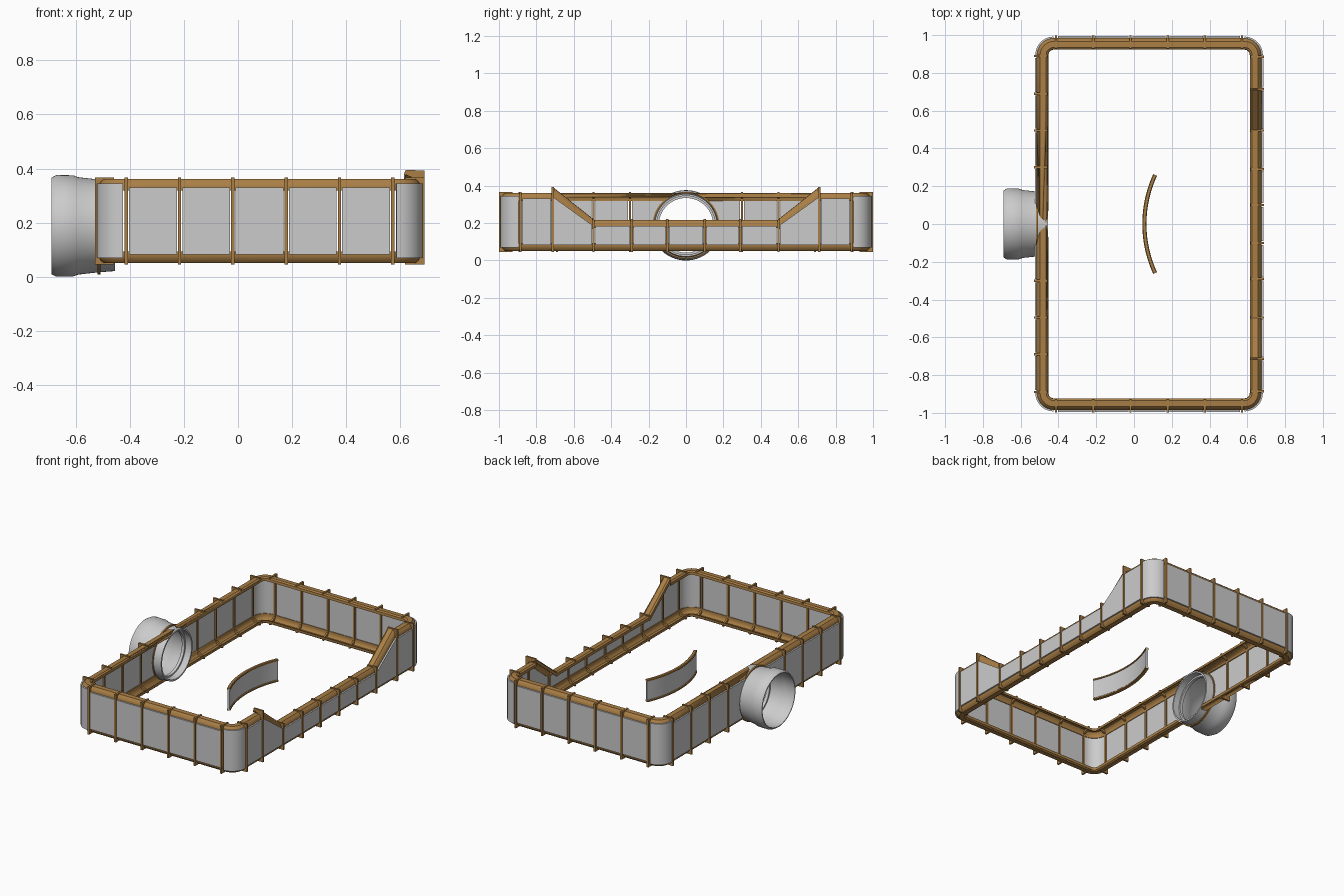
import bpy, bmesh, math
from mathutils import Vector

if "Cube" in bpy.data.objects:
    bpy.data.objects.remove(bpy.data.objects["Cube"])

XL, XR, Y, R = -0.515, 0.675, 0.985, 0.09   # outer wall lines and corner radius
PZ = 0.188                                   # pipe axis height

brown = bpy.data.materials.new("brown")
brown.diffuse_color = (0.40, 0.21, 0.06, 1)
brown.use_nodes = True
brown.node_tree.nodes["Principled BSDF"].inputs["Base Color"].default_value = brown.diffuse_color


def make(name, verts, faces, mat=None, smooth=True):
    bm = bmesh.new()
    vs = [bm.verts.new(v) for v in verts]
    for f in faces:
        bm.faces.new([vs[i] for i in f])
    bmesh.ops.recalc_face_normals(bm, faces=bm.faces)
    me = bpy.data.meshes.new(name)
    bm.to_mesh(me)
    bm.free()
    ob = bpy.data.objects.new(name, me)
    bpy.context.collection.objects.link(ob)
    if mat:
        me.materials.append(mat)
    bpy.ops.object.select_all(action='DESELECT')
    ob.select_set(True)
    bpy.context.view_layer.objects.active = ob
    if smooth:
        bpy.ops.object.shade_smooth_by_angle(angle=math.radians(35))
    return ob


def grid_faces(n, m, closed):
    faces = [(i * m + j, i * m + (j + 1) % m, (i + 1) % n * m + (j + 1) % m, (i + 1) % n * m + j)
             for i in range(n if closed else n - 1) for j in range(m)]
    if not closed:
        faces += [tuple(range(m)), tuple((n - 1) * m + j for j in range(m))]
    return faces


def sweep(name, path, profile, closed=False, mat=None, dz=None):
    """Sweep an (outward, z) profile along a counter-clockwise plan path."""
    n, verts = len(path), []
    P = [Vector(p) for p in path]
    for i in range(n):
        a = P[i] - P[i - 1] if closed or i > 0 else P[1] - P[0]
        b = P[(i + 1) % n] - P[i] if closed or i < n - 1 else a
        a, b = a.normalized(), b.normalized()
        t = (a + b).normalized()
        k = 1 / max(t.dot(a), 0.3)
        for u, z in profile:
            verts.append((P[i].x + t.y * u * k, P[i].y - t.x * u * k, z + (dz[i] if dz else 0)))
    return make(name, verts, grid_faces(n, len(profile), closed), mat)


def lathe(name, profile, mat=None, n=64):
    """Revolve a closed (x, radius) profile about the pipe axis."""
    verts = [(x, r * math.cos(2 * math.pi * i / n), PZ + r * math.sin(2 * math.pi * i / n))
             for i in range(n) for x, r in profile]
    return make(name, verts, grid_faces(n, len(profile), True), mat)


def arc(cx, cy, r, a0, a1, n=10):
    return [(cx + r * math.cos(math.radians(a0 + (a1 - a0) * i / n)),
             cy + r * math.sin(math.radians(a0 + (a1 - a0) * i / n))) for i in range(n + 1)]


def on_wall(side, t, u, z):
    return {'front': (t, -Y - u, z), 'back': (t, Y + u, z),
            'left': (XL - u, t, z), 'right': (XR + u, t, z)}[side]


def prism(name, side, t0, t1, outline0, outline1, mat=None):
    m = len(outline0)
    verts = [on_wall(side, t0, u, z) for u, z in outline0] + [on_wall(side, t1, u, z) for u, z in outline1]
    return make(name, verts, grid_faces(2, m, False), mat, False)


def panel(side, t0, t1, za=0.33, zb=0.33):
    def box(top):
        return [(-0.002, 0.082), (0.01, 0.082), (0.01, top), (-0.002, top)]
    return prism(side + "_panel", side, t0, t1, box(za), box(zb))


def rib(side, t, top=0.366):
    c = [(0.014, 0.046), (0.014, top), (-0.057, top), (-0.057, top - 0.014), (-0.008, top - 0.035),
         (-0.008, 0.081), (-0.057, 0.060), (-0.057, 0.046)]
    prism(side + "_rib", side, t - 0.006, t + 0.006, c, c, brown)


# curled rails
top_prof = [(0, .318), (0, .335), (-.006, .350), (-.018, .361), (-.050, .362), (-.060, .355), (-.062, .338),
            (-.056, .338), (-.055, .352), (-.048, .356), (-.020, .355), (-.011, .347), (-.006, .333), (-.006, .318)]
low_prof = [(u, 0.412 - z) for u, z in top_prof]
slope_prof = [(u, 0.362 + (z - 0.362) * 1.3) for u, z in top_prof]
corners = [arc(XR - R, Y - R, R, 0, 90), arc(XL + R, Y - R, R, 90, 180),
           arc(XL + R, R - Y, R, 180, 270), arc(XR - R, R - Y, R, 270, 360)]
loop = [p for c in corners for p in c]
bottom_rail = sweep("bottom_rail", loop, low_prof, True, brown)
top_rail = sweep("top_rail", [(XR, 0.713)] + loop + [(XR, -0.713)], top_prof, False, brown)
sweep("notch_rail", [(XR, -0.497), (XR, 0.497)], top_prof, False, brown, [-0.145, -0.145])
sweep("notch_slope_rail", [(XR, -0.715), (XR, -0.49)], slope_prof, False, brown, [0.033, -0.145])
sweep("notch_slope_rail", [(XR, 0.49), (XR, 0.715)], slope_prof, False, brown, [-0.145, 0.033])

# rounded corner panels
for c in corners:
    sweep("corner_panel", c, [(-.002, .07), (.007, .07), (.007, .345), (-.002, .345)])

# front and back walls
xs = [-0.413 + 0.197 * i for i in range(6)]
for side in ('front', 'back'):
    for x in xs:
        rib(side, x)
    for a, b in zip(xs, xs[1:]):
        panel(side, a + 0.01, b - 0.01)

# left wall, with one wide bay for the pipe
ys = [-0.89, -0.69, -0.495, -0.3, 0.3, 0.495, 0.69, 0.89]
for y in ys:
    rib('left', y)
pipe_panel = None
for a, b in zip(ys, ys[1:]):
    p = panel('left', a + 0.01, b - 0.01)
    if b - a > 0.4:
        pipe_panel = p

# right wall with the lowered notch
for s in (-1, 1):
    rib('right', s * 0.885)
    rib('right', s * 0.713, 0.392)
    for y in (0.495, 0.29, 0.1):
        rib('right', s * y, 0.222)
    panel('right', s * 0.875, s * 0.723)
    panel('right', s * 0.705, s * 0.503, 0.335, 0.19)
ns = [-0.495, -0.29, -0.1, 0.1, 0.29, 0.495]
for a, b in zip(ns, ns[1:]):
    panel('right', a + 0.01, b - 0.01, 0.185, 0.185)

# pipe opening cut through the wall and rails
n = 64
ring = [(x, r * math.cos(2 * math.pi * i / n), PZ + r * math.sin(2 * math.pi * i / n))
        for x, r in ((-0.56, 0.182), (-0.44, 0.172)) for i in range(n)]
cutter = make("pipe_cutter", ring, grid_faces(2, n, False))
cutter.hide_render = True
for ob in (pipe_panel, bottom_rail, top_rail):
    mod = ob.modifiers.new("opening", 'BOOLEAN')
    mod.operation, mod.solver, mod.object = 'DIFFERENCE', 'EXACT', cutter
    bpy.context.view_layer.objects.active = ob
    bpy.ops.object.modifier_apply(modifier=mod.name)
bpy.data.objects.remove(cutter)

# pipe socket and its flange ring
lathe("pipe_socket", [(-.69, .178), (-.672, .188), (-.61, .187), (-.59, .180), (-.52, .172), (-.455, .167),
                      (-.455, .157), (-.50, .157), (-.50, .146), (-.52, .146), (-.52, .157),
                      (-.60, .165), (-.61, .172), (-.69, .172)])
lathe("pipe_flange", [(-.520, .165), (-.520, .179), (-.508, .179), (-.508, .165)], brown)

# curved baffle with capped edges
bow = arc(0.676, 0, 0.621, 155.3, 204.7, 24)
sweep("baffle", bow, [(-.006, .07), (.006, .07), (.006, .21), (-.006, .21)])
for z in (0.065, 0.203):
    sweep("baffle_edge", bow, [(-.011, z), (.011, z), (.011, z + .008), (.007, z + .012),
                               (-.007, z + .012), (-.011, z + .008)], False, brown)
